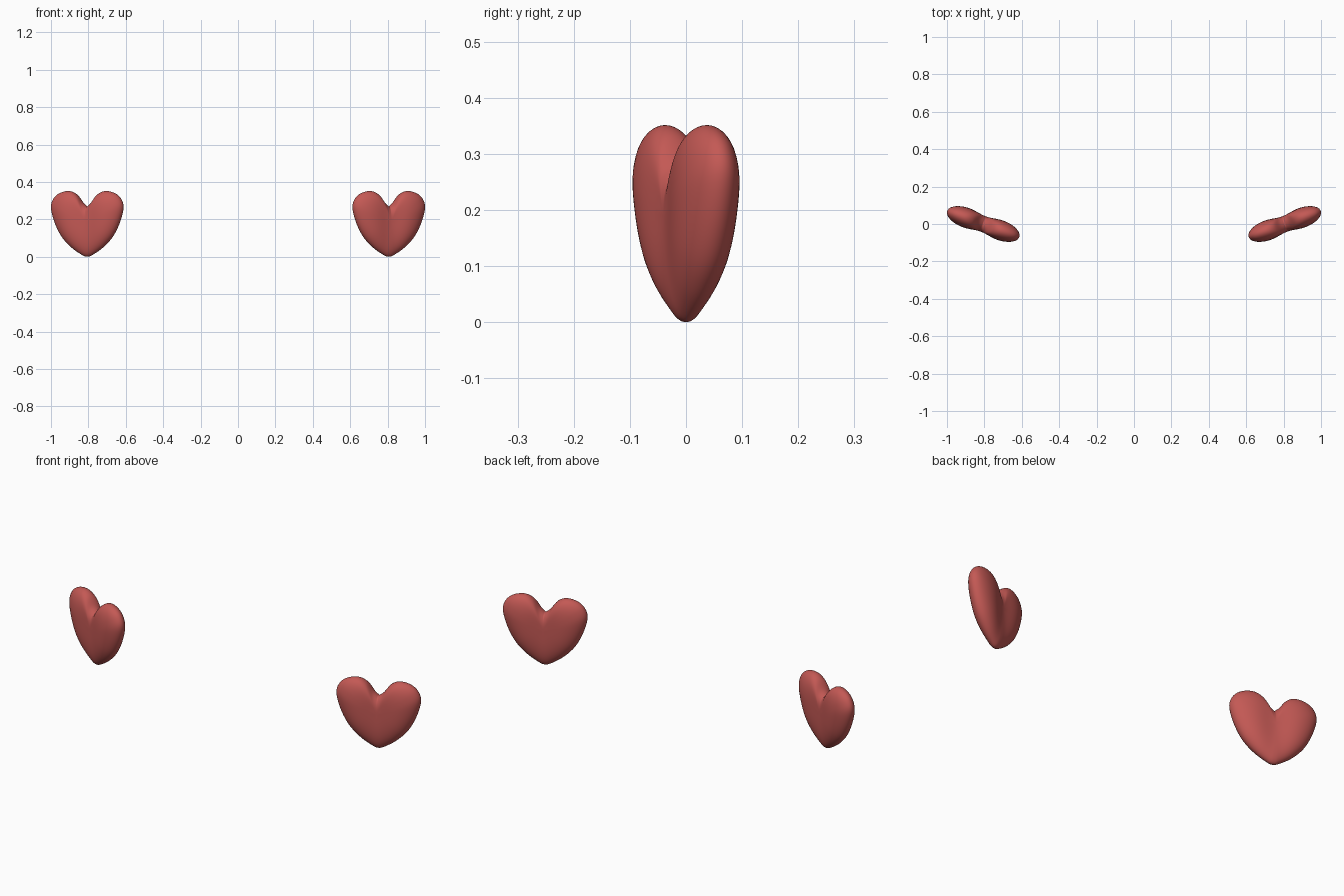
import bpy, bmesh, math
from mathutils import Vector

if "Cube" in bpy.data.objects:
    bpy.data.objects.remove(bpy.data.objects["Cube"])

# half outline of the heart, tip to notch (across, height)
HALF = [(0, 0), (.03, .01), (.09, .05), (.145, .108), (.185, .185), (.205, .265),
        (.188, .315), (.15, .343), (.1, .351), (.06, .333), (.026, .29), (0, .268)]
CENTRE = Vector((0, .19))
TURN = math.radians(20)
X_POS = .806


def outline(steps=5):
    """Smooth closed outline through the half profile and its mirror."""
    pts = [Vector(p) for p in HALF]
    pts += [Vector((-p[0], p[1])) for p in HALF[-2:0:-1]]
    n, notch, out = len(pts), len(HALF) - 1, []
    for i in range(n):
        a, b, c, d = (pts[(i + k) % n] for k in (-1, 0, 1, 2))
        if i == notch:            # keep the notch a crisp V
            a = 2 * b - c
        if (i + 1) % n == notch:
            d = 2 * c - b
        for k in range(steps):
            t = k / steps
            out.append(.5 * (2 * b + (c - a) * t + (2 * a - 5 * b + 4 * c - d) * t * t
                             + (3 * b - a - 3 * c + d) * t ** 3))
    return out


def thickness(u, s):
    lobe = 1 - math.exp(-(u / .075) ** 2)
    return (.043 + .017 * lobe) * math.sqrt(max(0, 1 - s ** 3))


red = bpy.data.materials.new("red")
red.diffuse_color = (.55, .1, .09, 1)
red.use_nodes = True
red.node_tree.nodes["Principled BSDF"].inputs["Base Color"].default_value = red.diffuse_color


def heart(name, side):
    bm = bmesh.new()
    edge = outline()
    n, levels = len(edge), 16

    def add(p, v):
        x = p.x * math.cos(TURN) - v * math.sin(TURN) + X_POS
        y = p.x * math.sin(TURN) + v * math.cos(TURN)
        return bm.verts.new((side * x, y, p.y))

    # rings run from the front pole over the rim to the back pole
    rings = []
    for j in range(1, 2 * levels):
        ang = math.pi * j / (2 * levels)
        s = 1 if j == levels else math.sin(ang)
        sign = -1 if j < levels else 1
        ring = []
        for e in edge:
            p = CENTRE + (e - CENTRE) * s
            ring.append(add(p, sign * thickness(p.x, s)))
        rings.append(ring)
    for a, b in zip(rings, rings[1:]):
        for i in range(n):
            k = (i + 1) % n
            bm.faces.new((a[i], a[k], b[k], b[i]))
    for ring, sign in ((rings[0], -1), (rings[-1], 1)):
        pole = add(CENTRE, sign * thickness(0, 0))
        for i in range(n):
            bm.faces.new((ring[i], ring[(i + 1) % n], pole))
    bmesh.ops.recalc_face_normals(bm, faces=bm.faces)
    for f in bm.faces:
        f.smooth = True
    mesh = bpy.data.meshes.new(name)
    bm.to_mesh(mesh)
    bm.free()
    mesh.materials.append(red)
    bpy.context.collection.objects.link(bpy.data.objects.new(name, mesh))


# mirrored pair
heart("right_heart", 1)
heart("left_heart", -1)
